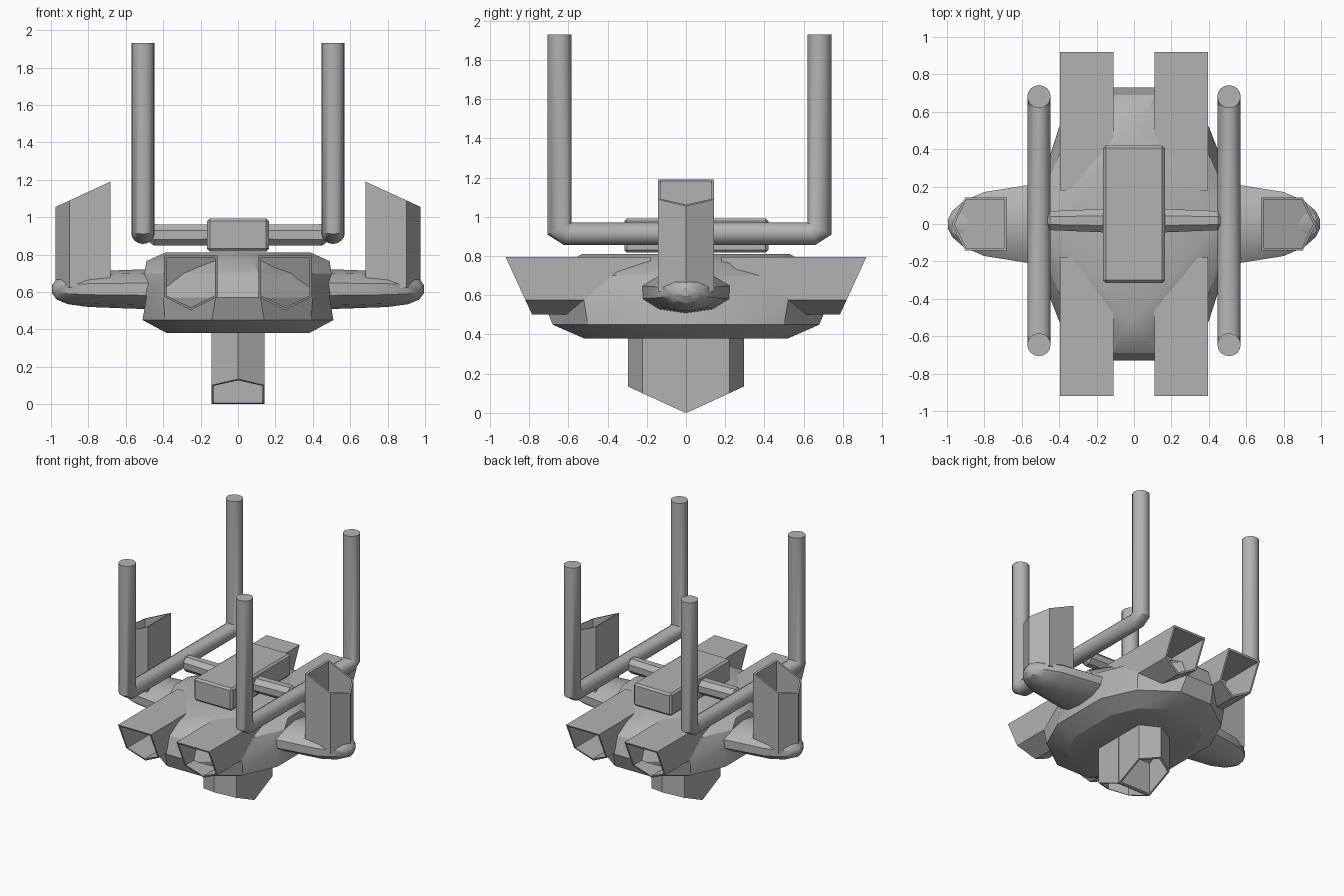
import bpy, bmesh, math
from mathutils import Vector

cube = bpy.data.objects.get("Cube")
if cube:
    bpy.data.objects.remove(cube)

grey = bpy.data.materials.new("plain grey")
grey.use_nodes = True
GREY = (0.45, 0.45, 0.45, 1)
grey.diffuse_color = GREY
grey.node_tree.nodes["Principled BSDF"].inputs["Base Color"].default_value = GREY


def finish(name, bm, angle=None):
    bmesh.ops.recalc_face_normals(bm, faces=bm.faces)
    mesh = bpy.data.meshes.new(name)
    bm.to_mesh(mesh)
    bm.free()
    mesh.materials.append(grey)
    ob = bpy.data.objects.new(name, mesh)
    bpy.context.collection.objects.link(ob)
    if angle:
        bpy.ops.object.select_all(action='DESELECT')
        ob.select_set(True)
        bpy.context.view_layer.objects.active = ob
        bpy.ops.object.shade_smooth_by_angle(angle=math.radians(angle))
    return ob


def loft(name, rings, angle=None):
    """Skin a list of equal-length point rings and cap both ends."""
    bm = bmesh.new()
    rows = [[bm.verts.new(p) for p in ring] for ring in rings]
    for a, b in zip(rows, rows[1:]):
        for i in range(len(a)):
            j = (i + 1) % len(a)
            bm.faces.new((a[i], a[j], b[j], b[i]))
    bm.faces.new(rows[0])
    bm.faces.new(rows[-1])
    return finish(name, bm, angle)


def ellipse(centre, a, b, n, phase=0.0):
    c, a, b = Vector(centre), Vector(a), Vector(b)
    turns = [2 * math.pi * (i + phase) / n for i in range(n)]
    return [c + a * math.cos(t) + b * math.sin(t) for t in turns]


def pod(name, origin, across, inward, axis, length, depth):
    """Five-sided tube: flat side at the origin, point along inward, slanted open end."""
    o, u, v, w = (Vector(p) for p in (origin, across, inward, axis))
    half, side, tip, slant = 0.143, 0.22, 0.293, 0.46
    wall = 0.013
    outer = [(-half, 0), (half, 0), (half, side), (0, tip), (-half, side)]
    k = half - wall
    inner = [(-k, wall), (k, wall), (k, side - 0.006), (0, tip - 0.016), (-k, side - 0.006)]

    def ring(profile, along, tilt):
        return [o + u * p + v * q + w * (along - tilt * q) for p, q in profile]
    return loft(name, [ring(outer, 0, 0), ring(outer, length, slant),
                       ring(inner, length, slant), ring(inner, length - depth, slant)])


# Main hull: stacked twelve-sided outlines
def outline(z, hx, ey, mx, my, ex, hy):
    quarter = [(hx, ey), (mx, my), (ex, hy)]
    pts = quarter + [(-x, y) for x, y in reversed(quarter)]
    pts += [(-x, -y) for x, y in pts]
    return [(x, y, z) for x, y in pts]


loft("hull", [
    outline(0.38, 0.38, 0.20, 0.29, 0.40, 0.12, 0.52),
    outline(0.45, 0.51, 0.24, 0.39, 0.50, 0.14, 0.68),
    outline(0.57, 0.49, 0.24, 0.40, 0.52, 0.12, 0.73),
    outline(0.70, 0.50, 0.14, 0.36, 0.46, 0.11, 0.69),
    outline(0.765, 0.49, 0.08, 0.30, 0.36, 0.08, 0.61),
    outline(0.81, 0.39, 0.05, 0.20, 0.29, 0.02, 0.53)], 25)

# Long pods, front and back, left and right
for sx, side in ((1, "left"), (-1, "right")):
    for sy, end in ((-1, "front"), (1, "back")):
        pod(f"{end}_{side}_pod", (sx * 0.253, sy * 0.18, 0.795),
            (1, 0, 0), (0, 0, -1), (0, sy, 0), 0.74, 0.35)

# Pair of pods hanging below the hull
for sy, end in ((-1, "front"), (1, "back")):
    pod(f"{end}_lower_pod", (0, sy * 0.003, 0.45),
        (1, 0, 0), (0, sy, 0), (0, 0, -1), 0.45, 0.25)

for s, side in ((1, "left"), (-1, "right")):
    # Upright pod on the wing tip
    pod(f"{side}_tip_pod", (s * 0.682, 0, 0.62),
        (0, 1, 0), (s, 0, 0), (0, 0, 1), 0.57, 0.4)

    # Rounded wing arm
    sections = [(0.35, 0.25, 0.105), (0.47, 0.235, 0.107), (0.62, 0.21, 0.102),
                (0.80, 0.18, 0.095), (0.91, 0.13, 0.08), (0.97, 0.075, 0.055),
                (0.995, 0.025, 0.02)]
    loft(f"{side}_arm", [ellipse((s * x, 0, 0.615), (0, ry, 0), (0, 0, rz), 10, 0.5)
                         for x, ry, rz in sections], 28)

    # Bent pipe: two uprights joined by a level run
    bends = [(0.663, 1.93, 0.0615, 0), (0.663, 0.94, 0.0615, 0.03), (0.622, 0.914, 0.02, 0.057)]
    rings = [ellipse((s * 0.508, 0.018 - y, z), (0, dy, dz), (0.0625, 0, 0), 16)
             for y, z, dy, dz in bends]
    rings += [ellipse((s * 0.508, 0.018 + y, z), (0, -dy, dz), (0.0625, 0, 0), 16)
              for y, z, dy, dz in reversed(bends)]
    # Both halves share the same starting side: turn the far rings half way round
    for i in range(3, 6):
        flipped = rings[i][8:] + rings[i][:8]
        rings[i] = [flipped[(-k) % 16] for k in range(16)]
    # The level run keeps its upper edge matched end to end
    for i in range(3, 6):
        rings[i] = [rings[i][(8 - k) % 16] for k in range(16)]
    loft(f"{side}_pipe", rings, 35)

# Cross bar between the pipes
bar = [(-0.5, 0.015, 0.02), (-0.45, 0.055, 0.062), (-0.16, 0.068, 0.06),
       (0.16, 0.068, 0.06), (0.45, 0.055, 0.062), (0.5, 0.015, 0.02)]
loft("cross_bar", [ellipse((x, 0.018, 0.905), (0, ry, 0), (0, 0, rz), 8, 0.5)
                   for x, ry, rz in bar])

# Centre block on top
bm = bmesh.new()
bmesh.ops.create_cube(bm, size=1)
bmesh.ops.scale(bm, vec=(0.33, 0.735, 0.175), verts=bm.verts)
bmesh.ops.translate(bm, vec=(0, 0.053, 0.905), verts=bm.verts)
bmesh.ops.bevel(bm, geom=bm.edges[:], offset=0.014, segments=1, affect='EDGES')
finish("centre_block", bm)
